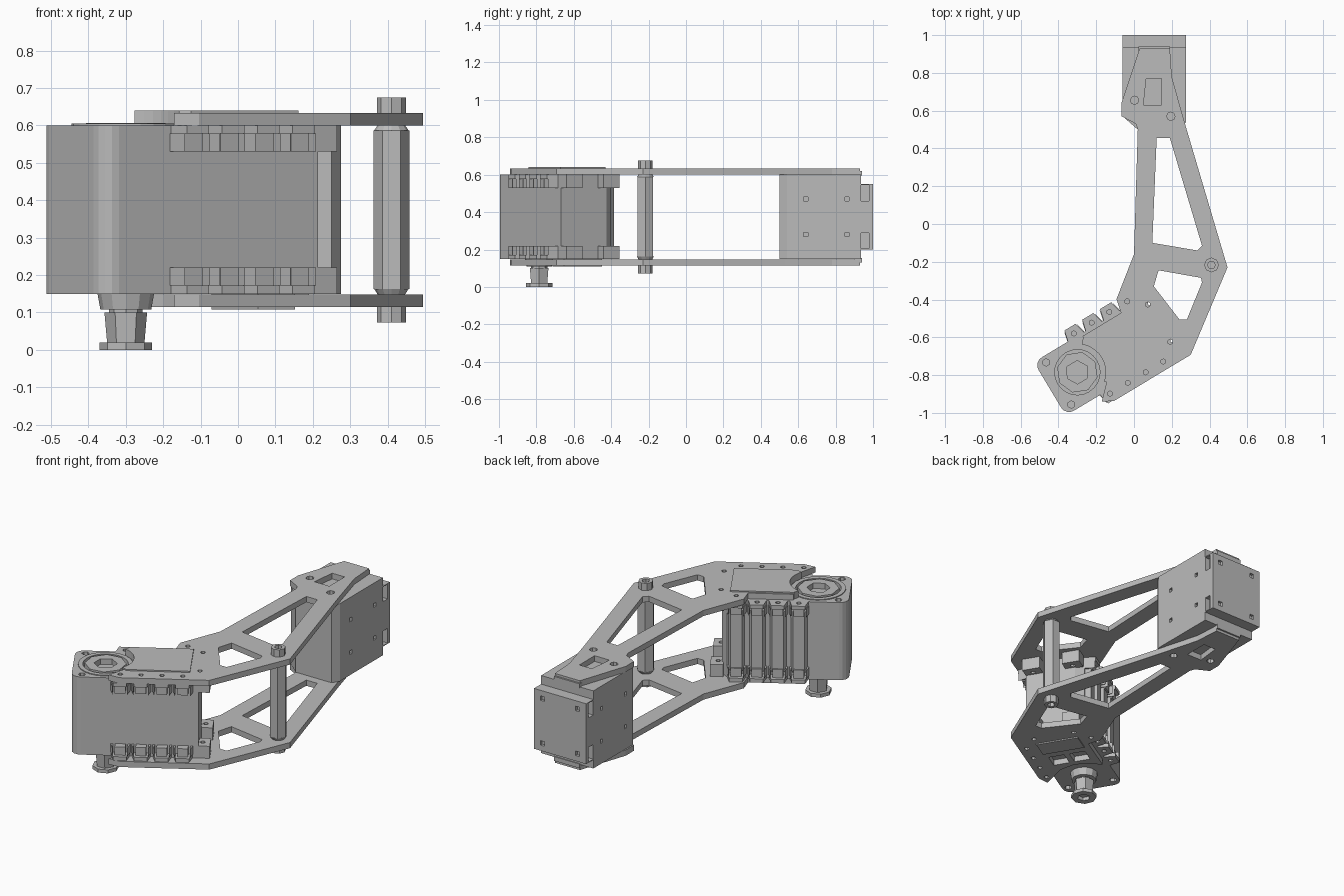
import bpy, bmesh, math
from mathutils import Matrix, Vector

cube = bpy.data.objects.get("Cube")
if cube:
    bpy.data.objects.remove(cube, do_unlink=True)

grey = bpy.data.materials.new("plain grey")
grey.use_nodes = True
colour = (0.5, 0.5, 0.5, 1)
grey.diffuse_color = colour
grey.node_tree.nodes["Principled BSDF"].inputs["Base Color"].default_value = colour

# The servo frame sits at the horn axis, turned in plan
SERVO = Matrix.Translation((-0.30, -0.785, 0)) @ Matrix.Rotation(math.radians(31), 4, 'Z')
WORLD = Matrix.Identity(4)


def add(name, mesh):
    ob = bpy.data.objects.new(name, mesh)
    bpy.context.scene.collection.objects.link(ob)
    mesh.materials.clear()
    mesh.materials.append(grey)
    return ob


def ring(x, y, r, n=8, turn=0.0):
    return [(x + r * math.cos(turn + math.tau * i / n),
             y + r * math.sin(turn + math.tau * i / n)) for i in range(n)]


def rect(x0, y0, x1, y1):
    return [(x0, y0), (x1, y0), (x1, y1), (x0, y1)]


def plan(points):
    """Servo-frame points to world plan points."""
    return [tuple((SERVO @ Vector((u, v, 0)))[:2]) for u, v in points]


def prism(name, loops, z0, z1, frame=WORLD):
    """Vertical prism from an outline followed by any holes."""
    curve = bpy.data.curves.new(name, 'CURVE')
    curve.dimensions, curve.fill_mode = '2D', 'BOTH'
    curve.extrude = (z1 - z0) / 2
    for loop in loops:
        s = curve.splines.new('POLY')
        s.points.add(len(loop) - 1)
        for p, (x, y) in zip(s.points, loop):
            p.co = (x, y, 0, 1)
        s.use_cyclic_u = True
    temp = bpy.data.objects.new(name, curve)
    bpy.context.scene.collection.objects.link(temp)
    bpy.context.view_layer.update()
    mesh = bpy.data.meshes.new_from_object(
        temp.evaluated_get(bpy.context.evaluated_depsgraph_get()))
    bpy.data.objects.remove(temp, do_unlink=True)
    bm = bmesh.new()
    bm.from_mesh(mesh)
    bmesh.ops.remove_doubles(bm, verts=bm.verts, dist=1e-5)
    bm.transform(frame @ Matrix.Translation((0, 0, (z0 + z1) / 2)))
    bmesh.ops.recalc_face_normals(bm, faces=bm.faces)
    bm.to_mesh(mesh)
    bm.free()
    for p in mesh.polygons:
        p.use_smooth = False
    return add(name, mesh)


def cone(name, x, y, z0, z1, r0, r1, n):
    bm = bmesh.new()
    bmesh.ops.create_cone(bm, cap_ends=True, segments=n, radius1=r0, radius2=r1, depth=z1 - z0,
                          matrix=Matrix.Translation((x, y, (z0 + z1) / 2)) @ Matrix.Rotation(math.pi / 2, 4, 'Z'))
    mesh = bpy.data.meshes.new(name)
    bm.to_mesh(mesh)
    bm.free()
    return add(name, mesh)


def cut(target, boxes):
    """Subtract boxes given as (centre, size)."""
    bm = bmesh.new()
    for centre, size in boxes:
        bmesh.ops.create_cube(bm, size=1, matrix=Matrix.Translation(centre) @ Matrix.Diagonal((*size, 1)))
    mesh = bpy.data.meshes.new(target.name + "_cutter")
    bm.to_mesh(mesh)
    bm.free()
    cutter = add(mesh.name, mesh)
    mod = target.modifiers.new("cut", 'BOOLEAN')
    mod.operation, mod.solver, mod.object = 'DIFFERENCE', 'EXACT', cutter
    bpy.context.view_layer.update()
    result = bpy.data.meshes.new_from_object(
        target.evaluated_get(bpy.context.evaluated_depsgraph_get()))
    target.modifiers.clear()
    target.data = result
    bpy.data.objects.remove(cutter, do_unlink=True)


TAB_U = [0.09 + 0.11 * i for i in range(4)]

# Side plates with triangular windows, screw holes and a slot
outline = [(0.03, 0.93), (-0.065, 0.645), (-0.065, 0.57), (0.01, 0.53), (0.02, 0.5), (0, -0.16)]
outline += plan([(0.377, 0.225), (0.36, 0.15), (0.12, 0.15), (0.16, 0.07), (0.17, 0),
                 (0.14, -0.09), (0.03, -0.2), (0.09, -0.23), (0.562, -0.23)])
outline += [(0.495, -0.23), (0.27, 0.53), (0.2, 0.78), (0.19, 0.93)]
windows = [
    [(0.12, 0.455), (0.19, 0.455), (0.36, -0.115), (0.335, -0.14), (0.097, -0.1)],
    [(0.13, -0.245), (0.355, -0.285), (0.36, -0.31), (0.28, -0.505), (0.24, -0.505), (0.105, -0.33)],
    [(0.05, 0.63), (0.145, 0.63), (0.145, 0.77), (0.065, 0.77)],
    ring(0.003, 0.655, 0.022), ring(0.195, 0.57, 0.022)]
for u, v in [(t, -0.186) for t in TAB_U] + [(0.42, 0.186), (0.505, -0.115), (0.505, 0.115)]:
    windows.append(plan(ring(u, v, 0.014, 6)))
vents = [plan(rect(0.2, s * 0.06 - 0.045, 0.29, s * 0.06 + 0.045)) for s in (-1, 1)]
prism("upper_side_plate", [outline] + windows, 0.6, 0.633)
prism("lower_side_plate", [outline] + windows + vents, 0.115, 0.148)

# Servo body with rounded outer corners
body = [(0.5, -0.165), (0.5, 0.12), (0.47, 0.165)]
for cv, start in ((0.115, 90), (-0.115, 180)):
    for i in range(5):
        a = math.radians(start + 22.5 * i)
        body.append((-0.12 + 0.05 * math.cos(a), cv + 0.05 * math.sin(a)))
corner_holes = [ring(-0.115, s * 0.13, 0.02, 6) for s in (-1, 1)]
prism("servo_body", [body], 0.17, 0.575, SERVO)
prism("servo_top_cap", [body, ring(0, 0, 0.13, 24)] + corner_holes, 0.575, 0.6, SERVO)
prism("servo_bottom_cap", [body] + corner_holes, 0.15, 0.17, SERVO)

# Raised cover panel, hollowed around the horn
arc = [(0.15 * math.cos(a), 0.15 * math.sin(a))
       for a in [math.radians(-50 + 10 * i) for i in range(11)]]
prism("servo_top_panel", [[(0.12, -0.14), *arc, (0.12, 0.14), (0.455, 0.14), (0.455, -0.14)]],
      0.6, 0.64, SERVO)
prism("servo_bottom_panel", [rect(0.34, -0.12, 0.455, 0.12)], 0.108, 0.15, SERVO)

# Upper horn: octagonal hub with a hexagonal socket
prism("upper_horn_ring", [ring(0, 0, 0.145, 24), ring(0, 0, 0.12, 24)], 0.575, 0.605, SERVO)
prism("upper_horn_hub", [ring(0, 0, 0.11, 8), ring(0, 0, 0.062, 6)], 0.575, 0.607, SERVO)

# Mounting tabs and gussets on both long sides, ribs on the rear side
for z0, z1, g0, g1 in ((0.578, 0.6, 0.53, 0.578), (0.15, 0.172, 0.172, 0.22)):
    for s in (-1, 1):
        for u in TAB_U:
            tab = [(u - 0.05, s * 0.16), (u - 0.035, s * 0.225),
                   (u + 0.035, s * 0.225), (u + 0.05, s * 0.16)]
            prism("mounting_tab", [tab, ring(u, s * 0.186, 0.014, 6)], z0, z1, SERVO)
            prism("tab_boss", [rect(u - 0.028, s * 0.16, u + 0.028, s * 0.205)], g0, g1, SERVO)
            for e in (-0.046, 0.046):
                prism("tab_gusset", [[(u + e - 0.007, s * 0.16), (u + e + 0.007, s * 0.16),
                                      (u + e * 0.85, s * 0.222)]], g0, g1, SERVO)
        # End ears
        ear = rect(0.49, s * 0.115 - 0.05, 0.56, s * 0.115 + 0.05)
        prism("end_ear", [ear, ring(0.52, s * 0.115, 0.014, 6)], min(z0, g0), max(z1, g1), SERVO)
for u in TAB_U:
    prism("rear_rib", [[(u - 0.045, 0.16), (u - 0.03, 0.195), (u + 0.03, 0.195), (u + 0.045, 0.16)]],
          0.2, 0.55, SERVO)

# Output horn and bolt beneath the servo
hx, hy = SERVO.translation[:2]
cone("output_collar", hx, hy, 0.108, 0.152, 0.068, 0.076, 12)
cone("output_neck", hx, hy, 0.09, 0.12, 0.045, 0.045, 8)
cone("output_shaft", hx, hy, 0.02, 0.1, 0.05, 0.057, 6)
prism("output_flange", [ring(hx, hy, 0.07, 8), ring(hx, hy, 0.035, 6)], 0, 0.02)

# Hexagonal standoff with bolt heads
sx, sy = 0.41, -0.217
prism("standoff", [ring(sx, sy, 0.048, 6)], 0.163, 0.587)
cone("standoff_foot", sx, sy, 0.147, 0.163, 0.036, 0.046, 12)
cone("standoff_neck", sx, sy, 0.587, 0.601, 0.046, 0.036, 12)
for z0, z1, floor0, floor1 in ((0.633, 0.675, 0.633, 0.65), (0.073, 0.115, 0.098, 0.115)):
    prism("bolt_head", [ring(sx, sy, 0.039, 8), ring(sx, sy, 0.021, 6)], z0, z1)
    prism("bolt_socket_floor", [ring(sx, sy, 0.025, 6)], floor0, floor1)

# End block with screw recesses on its sides
block = prism("end_block", [[(-0.06, 0.57), (0.02, 0.5), (0.25, 0.5), (0.275, 0.54),
                             (0.275, 0.935), (-0.06, 0.935)]], 0.15, 0.6)
cut(block, [((x, y, z), (0.03, 0.022, 0.022))
            for x in (-0.06, 0.275) for y in (0.64, 0.86) for z in (0.28, 0.47)])

# End cap with side notches and four screw recesses
cap = prism("end_cap", [rect(-0.06, 0.934, 0.275, 1.0)], 0.2, 0.55)
cut(cap, [((x, 0.957, z), (0.06, 0.042, 0.085)) for x in (-0.06, 0.275) for z in (0.247, 0.503)]
    + [((x, 1.0, z), (0.026, 0.03, 0.026)) for x in (-0.005, 0.22) for z in (0.245, 0.505)])

# Plate end lips
for z0, z1 in ((0.595, 0.62), (0.13, 0.155)):
    prism("plate_end_lip", [rect(0.025, 0.9, 0.19, 0.94)], z0, z1)
